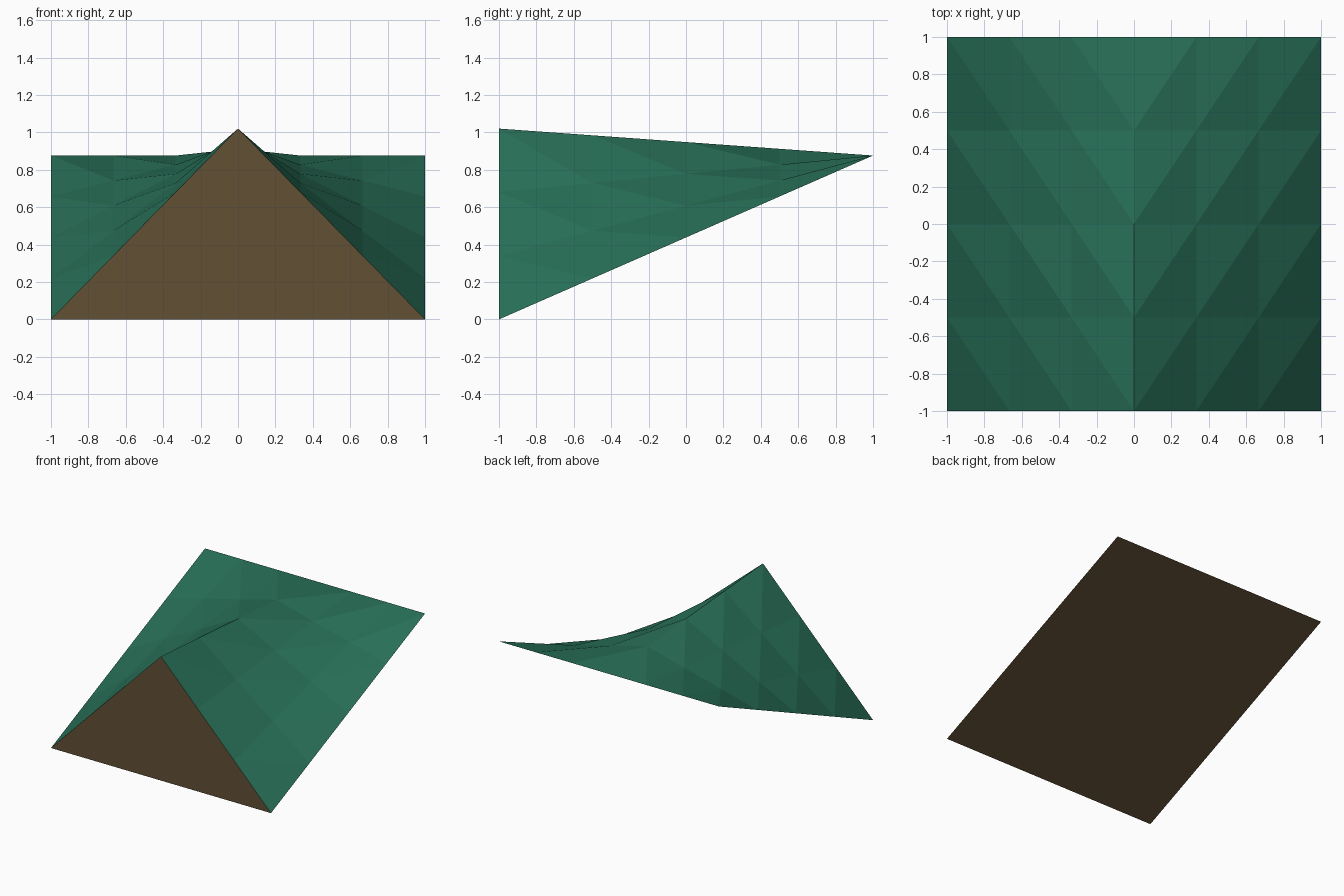
import bpy, bmesh

if "Cube" in bpy.data.objects:
    bpy.data.objects.remove(bpy.data.objects["Cube"])

PEAK, BACK = 1.02, 0.876      # gable peak height, rear edge height
COLS, ROWS = 3, 4             # facets per half width, facets along depth


def material(name, rgb):
    m = bpy.data.materials.new(name)
    m.diffuse_color = (*rgb, 1)
    m.use_nodes = True
    m.node_tree.nodes["Principled BSDF"].inputs["Base Color"].default_value = m.diffuse_color
    return m


green = material("roof green", (0.0212, 0.162, 0.0976))
brown = material("wall brown", (0.122, 0.0802, 0.0356))


def make(name, faces, mat):
    """Build a flat shaded object from faces given as lists of points."""
    bm = bmesh.new()
    for pts in faces:
        bm.faces.new([bm.verts.new(p) for p in pts])
    bmesh.ops.remove_doubles(bm, verts=bm.verts, dist=1e-5)
    me = bpy.data.meshes.new(name)
    bm.to_mesh(me)
    bm.free()
    me.materials.append(mat)
    ob = bpy.data.objects.new(name, me)
    bpy.context.collection.objects.link(ob)
    return ob


# Twisted roof: straight lines run from the gable slopes to the level rear edge
def roof_point(side, i, j):
    u, s = i / COLS, j / ROWS
    return (side * u, -1 + 2 * s, (1 - s) * PEAK * (1 - u) + s * BACK)


faces = []
for side in (1, -1):
    for i in range(COLS):
        for j in range(ROWS):
            a, b, c, d = (roof_point(side, i + di, j + dj)
                          for di, dj in ((0, 0), (1, 0), (1, 1), (0, 1)))
            # split from inner front to outer rear, wound to face up
            for tri in ((a, b, c), (a, c, d)):
                faces.append(tri if side > 0 else tri[::-1])
make("twisted_roof", faces, green)

# Triangular front wall
make("front_gable", [[(-1, -1, 0), (1, -1, 0), (0, -1, PEAK)]], brown)

# Sloping flat underside
make("underside", [[(-1, -1, 0), (-1, 1, BACK), (1, 1, BACK), (1, -1, 0)]], brown)
